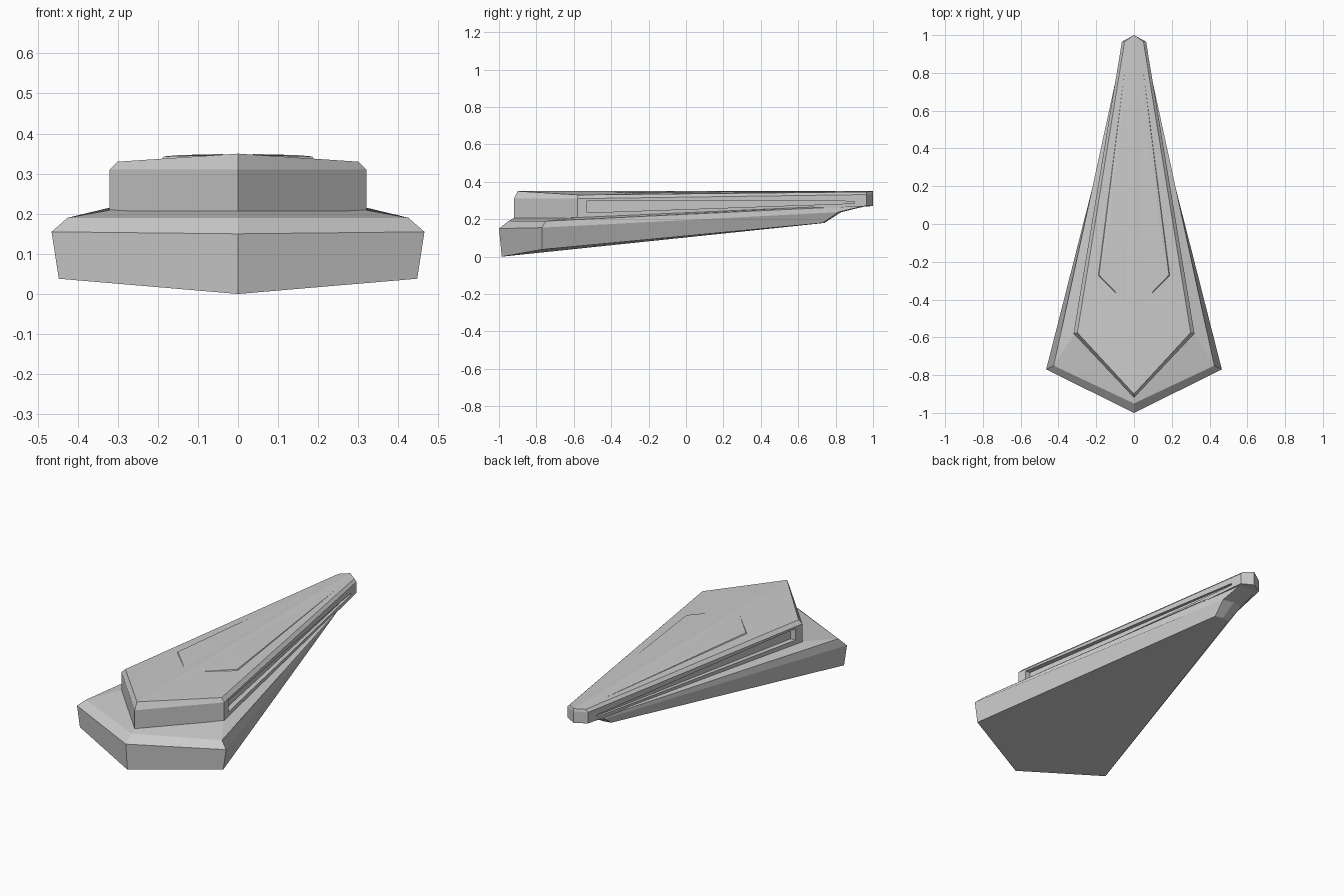
import bpy, bmesh
from mathutils import Vector

if "Cube" in bpy.data.objects:
    bpy.data.objects.remove(bpy.data.objects["Cube"])


def finish(name, bm):
    """Mirror the right half across x = 0 and make an object."""
    bmesh.ops.mirror(bm, geom=bm.verts[:] + bm.edges[:] + bm.faces[:],
                     axis='X', merge_dist=0.0005)
    bmesh.ops.remove_doubles(bm, verts=bm.verts[:], dist=0.0003)
    bmesh.ops.recalc_face_normals(bm, faces=bm.faces[:])
    me = bpy.data.meshes.new(name)
    bm.to_mesh(me)
    bm.free()
    ob = bpy.data.objects.new(name, me)
    bpy.context.collection.objects.link(ob)
    return ob


def loft_half(bm, rings, skip=()):
    """Bridge open half outlines (stern -> corner -> nose) and cap both ends."""
    vs = [[bm.verts.new(p) for p in r] for r in rings]
    for i in range(len(vs) - 1):
        for j in range(len(vs[0]) - 1):
            if (i, j) not in skip:
                bm.faces.new((vs[i][j], vs[i][j + 1], vs[i + 1][j + 1], vs[i + 1][j]))
    for ring in (vs[0], vs[-1]):
        a, b, c, d = ring
        bm.faces.new((a, b, c))
        bm.faces.new((a, c, d))
    return vs


# Lower hull: keel, widest rim, bevel edge, deck line
bm = bmesh.new()
loft_half(bm, [
    [(0, -0.985, 0.0), (0.447, -0.77, 0.038), (0.045, 0.73, 0.18), (0, 0.74, 0.18)],
    [(0, -1.0, 0.15), (0.465, -0.77, 0.155), (0.062, 0.815, 0.238), (0, 0.83, 0.238)],
    [(0, -0.95, 0.19), (0.425, -0.75, 0.19), (0.055, 0.955, 0.272), (0, 0.97, 0.272)],
    [(0, -0.91, 0.212), (0.315, -0.58, 0.21), (0.05, 0.955, 0.28), (0, 0.97, 0.28)],
])
finish("lower_hull", bm)

# Upper block: wall foot, wall top, roof edge; the side wall is left open for the slot
bm = bmesh.new()
rings = loft_half(bm, [
    [(0, -0.92, 0.20), (0.32, -0.58, 0.195), (0.064, 0.965, 0.27), (0, 1.0, 0.27)],
    [(0, -0.92, 0.31), (0.32, -0.58, 0.31), (0.064, 0.965, 0.332), (0, 1.0, 0.335)],
    [(0, -0.90, 0.35), (0.30, -0.575, 0.33), (0.05, 0.965, 0.346), (0, 1.0, 0.35)],
], skip={(0, 1)})


def wall_x(y):
    return 0.32 + (0.064 - 0.32) * (y + 0.58) / 1.545


# Long tapering slot recessed into the side wall
wall = [rings[0][1], rings[0][2], rings[1][2], rings[1][1]]
slot = [(-0.53, 0.235), (0.90, 0.285), (0.90, 0.296), (-0.53, 0.30)]
mouth = [bm.verts.new((wall_x(y), y, z)) for y, z in slot]
floor = [bm.verts.new((wall_x(y) - (0.03 if y < 0 else 0.012), y, z)) for y, z in slot]
for outer, inner in ((wall, mouth), (mouth, floor)):
    for k in range(4):
        n = (k + 1) % 4
        bm.faces.new((outer[k], outer[n], inner[n], inner[k]))
bm.faces.new(floor)
finish("upper_block", bm)


# Low raised wedges on the roof, flush at the ridge and steep on the outside
bm = bmesh.new()
a, b, c = Vector((0.04, -0.42, 0.347)), Vector((0.185, -0.27, 0.343)), Vector((0.05, 0.80, 0.3465))
e, f = Vector((0.145, -0.10, 0.3465)), Vector((0.035, 0.80, 0.348))
g, foot = Vector((0.04, -0.10, 0.349)), Vector((0.192, -0.275, 0.333))
A, B, C, E, F, G, FT = [bm.verts.new(p) for p in (a, b, c, e, f, g, foot)]
for tri in ((A, B, E), (A, E, G), (G, E, F), (E, C, F), (B, C, E), (B, FT, C), (A, FT, B)):
    bm.faces.new(tri)
# closed underside
for tri in ((A, G, FT), (G, F, FT), (F, C, FT)):
    bm.faces.new(tri)
finish("roof_wedges", bm)
